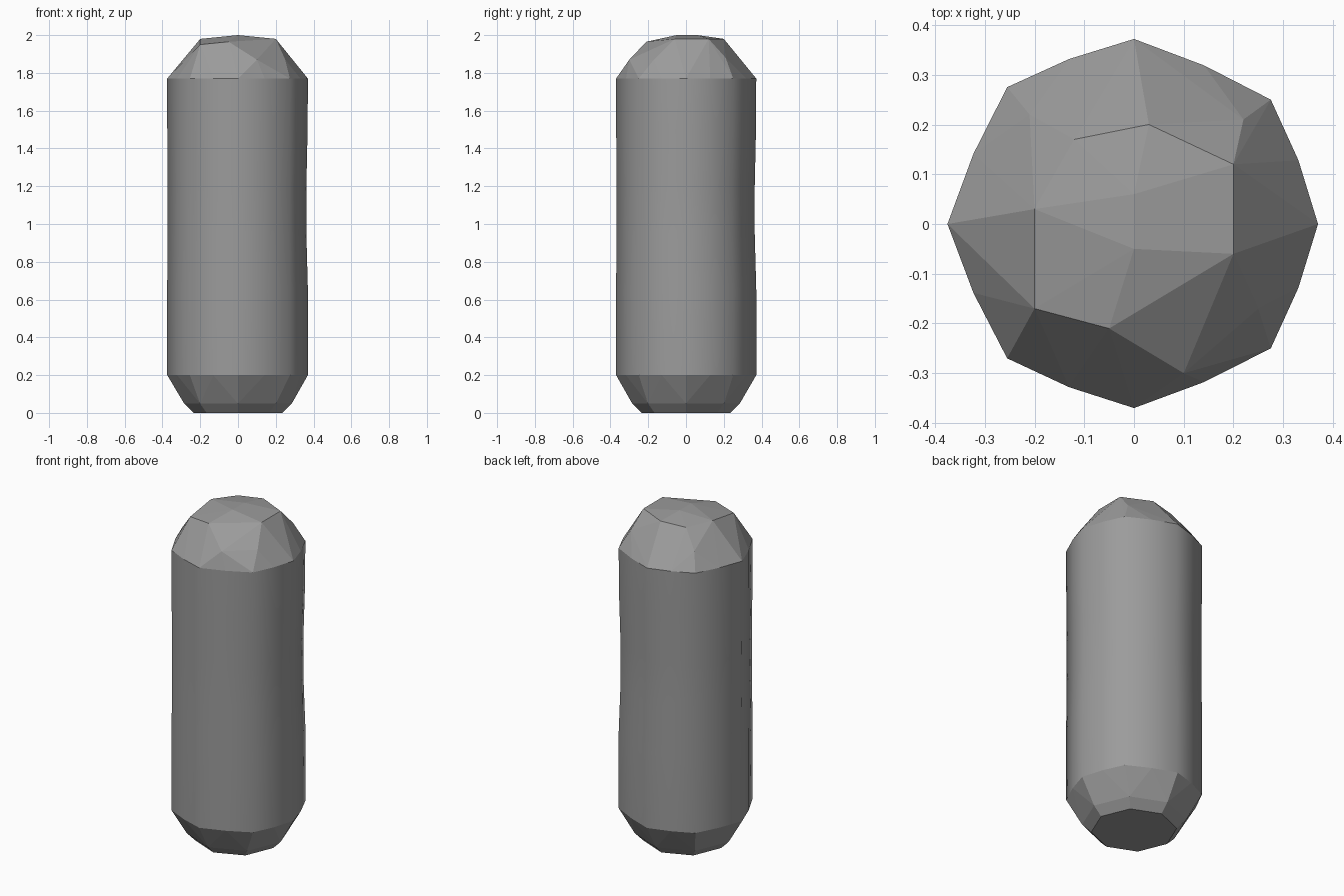
import bpy, bmesh, math
from mathutils import Vector

if "Cube" in bpy.data.objects:
    bpy.data.objects.remove(bpy.data.objects["Cube"])

BOTTOM, TOP = 0.2, 1.77

# Eight-sided outline, each side slightly bowed outward
corners = [Vector(p) for p in [(0.37, 0), (0.275, 0.25), (0, 0.372), (-0.255, 0.275),
                               (-0.375, 0), (-0.255, -0.27), (0, -0.37), (0.275, -0.25)]]
outline = []
for i, c in enumerate(corners):
    outline += [c, (c + corners[(i + 1) % 8]) * 0.5 * 1.025]


def ring(z, waist=0.0):
    """Outline at a height, pulled in toward the back right by the waist amount."""
    pts = []
    for p in outline:
        side = max(0.0, p.normalized().dot(Vector((0.7, 0.7))))
        q = p * (1 - waist * (0.3 + side))
        pts.append((q.x, q.y, z))
    return pts


def add_cap(bm, rim, points):
    """Faceted hull over a rim, left open where it joins the body."""
    cap = bmesh.new()
    for p in rim + points:
        cap.verts.new(p)
    hull = bmesh.ops.convex_hull(cap, input=cap.verts[:])
    loose = {v for v in hull["geom_interior"] if isinstance(v, bmesh.types.BMVert)}
    bmesh.ops.delete(cap, geom=list(loose), context='VERTS')
    inner = [f for f in cap.faces if all(abs(v.co.z - rim[0][2]) < 1e-5 for v in f.verts)]
    bmesh.ops.delete(cap, geom=inner, context='FACES')
    for f in cap.faces:
        vs = [bm.verts.new(v.co) for v in f.verts]
        bm.faces.new(vs)
    cap.free()


bm = bmesh.new()

# Long body with a faint waist
levels = [(BOTTOM, 0), (0.65, 0), (0.95, 0.022), (1.2, 0.022), (1.5, 0.004), (TOP, 0)]
loops = [[bm.verts.new(p) for p in ring(z, w)] for z, w in levels]
n = len(outline)
for low, high in zip(loops, loops[1:]):
    for i in range(n):
        j = (i + 1) % n
        bm.faces.new((low[i], low[j], high[j], high[i]))

# Irregular chiselled top
add_cap(bm, ring(TOP), [
    (0, -0.05, 2.0), (0, 0.06, 2.0), (0.2, -0.06, 1.98), (0.2, 0.12, 1.98),
    (-0.05, -0.21, 1.965), (-0.2, -0.17, 1.95), (-0.2, 0.03, 1.98),
    (0.03, 0.2, 1.98), (-0.12, 0.17, 1.97), (0.1, -0.3, 1.87),
    (0.22, 0.21, 1.88), (-0.21, 0.22, 1.87), (0.25, -0.17, 1.87)])

# Tapered bottom with a flat foot
foot = []
for i in range(8):
    a = i * math.pi / 4
    foot += [(r * math.cos(a), r * math.sin(a), z) for r, z in ((0.235, 0.0), (0.285, 0.05))]
add_cap(bm, ring(BOTTOM), foot)

bmesh.ops.remove_doubles(bm, verts=bm.verts[:], dist=0.0005)
bmesh.ops.recalc_face_normals(bm, faces=bm.faces[:])
# Soft body, flat facets on both ends
for f in bm.faces:
    f.smooth = BOTTOM < f.calc_center_median().z < TOP

mesh = bpy.data.meshes.new("capsule_body")
bm.to_mesh(mesh)
bm.free()
grey = bpy.data.materials.new("stone_grey")
grey.diffuse_color = (0.33, 0.33, 0.33, 1)
grey.use_nodes = True
grey.node_tree.nodes["Principled BSDF"].inputs["Base Color"].default_value = grey.diffuse_color
mesh.materials.append(grey)
body = bpy.data.objects.new("capsule_body", mesh)
bpy.context.collection.objects.link(body)
